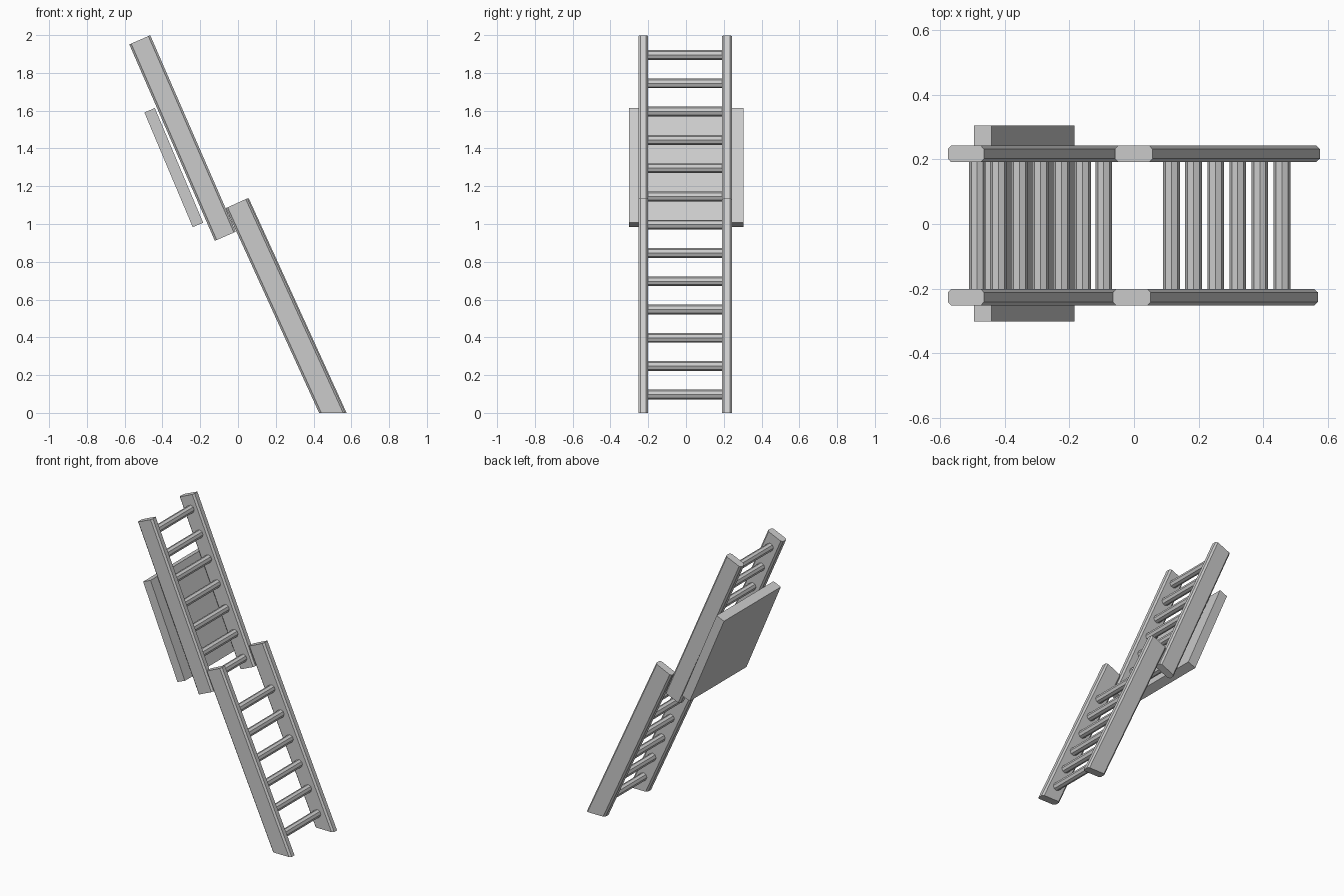
import bpy, bmesh
from mathutils import Vector

if "Cube" in bpy.data.objects:
    bpy.data.objects.remove(bpy.data.objects["Cube"])


def sweep(name, profile, start, end, flat_foot=False):
    """Sweep a (across, y) profile between two (x, z) points in the side plane."""
    a, b = Vector(start), Vector(end)
    d = (b - a).normalized()
    n = Vector((d.y, -d.x))              # across the board, within the side plane
    bm = bmesh.new()
    rings = []
    for p in (a, b):
        ring = []
        for u, y in profile:
            q = p + n * u
            if flat_foot and p is a:     # slide along the board to the ground
                q = q - d * (q.y / d.y)
            ring.append(bm.verts.new((q.x, y, q.y)))
        rings.append(ring)
        bm.faces.new(ring)
    c = len(profile)
    for i in range(c):
        j = (i + 1) % c
        bm.faces.new((rings[0][i], rings[0][j], rings[1][j], rings[1][i]))
    bmesh.ops.recalc_face_normals(bm, faces=bm.faces)
    mesh = bpy.data.meshes.new(name)
    bm.to_mesh(mesh)
    bm.free()
    ob = bpy.data.objects.new(name, mesh)
    bpy.context.collection.objects.link(ob)
    return ob


def chamfered(w, t, yc, c):
    w, t = w / 2, t / 2
    return [(u, yc + y) for u, y in (
        (-w, -t + c), (-w + c, -t), (w - c, -t), (w, -t + c),
        (w, t - c), (w - c, t), (-w + c, t), (-w, t - c))]


# side rails: lower pair cut flat on the ground, upper pair stepped back
LOW = ((0.502, 0.0), (-0.004, 1.11))
UP = ((-0.067, 0.935), (-0.52, 1.975))
for side, y, dx in (("left", -0.2265, -0.003), ("right", 0.217, 0.003)):
    low = [(x + dx, z) for x, z in LOW]
    sweep(f"lower_rail_{side}", chamfered(0.127, 0.052, y, 0.011), *low, flat_foot=True)
    sweep(f"upper_rail_{side}", chamfered(0.121, 0.052, y, 0.011), *UP)

# rungs: evenly spaced octagonal bars following the rails
for i in range(13):
    z = 0.098 + i * 0.1497
    (x0, z0), (x1, z1) = LOW if i < 6 else UP
    x = x0 + (x1 - x0) * (z - z0) / (z1 - z0)
    bpy.ops.mesh.primitive_cylinder_add(vertices=8, radius=0.026, depth=0.41,
                                        location=(x, -0.005, z),
                                        rotation=(1.5708, 0, 0))
    bpy.context.object.name = f"rung_{i + 1}"

# backing panel behind the upper section
sweep("back_panel", [(-0.03, -0.301), (0.03, -0.301), (0.03, 0.304), (-0.03, 0.304)],
      (-0.212, 0.995), (-0.468, 1.602))
